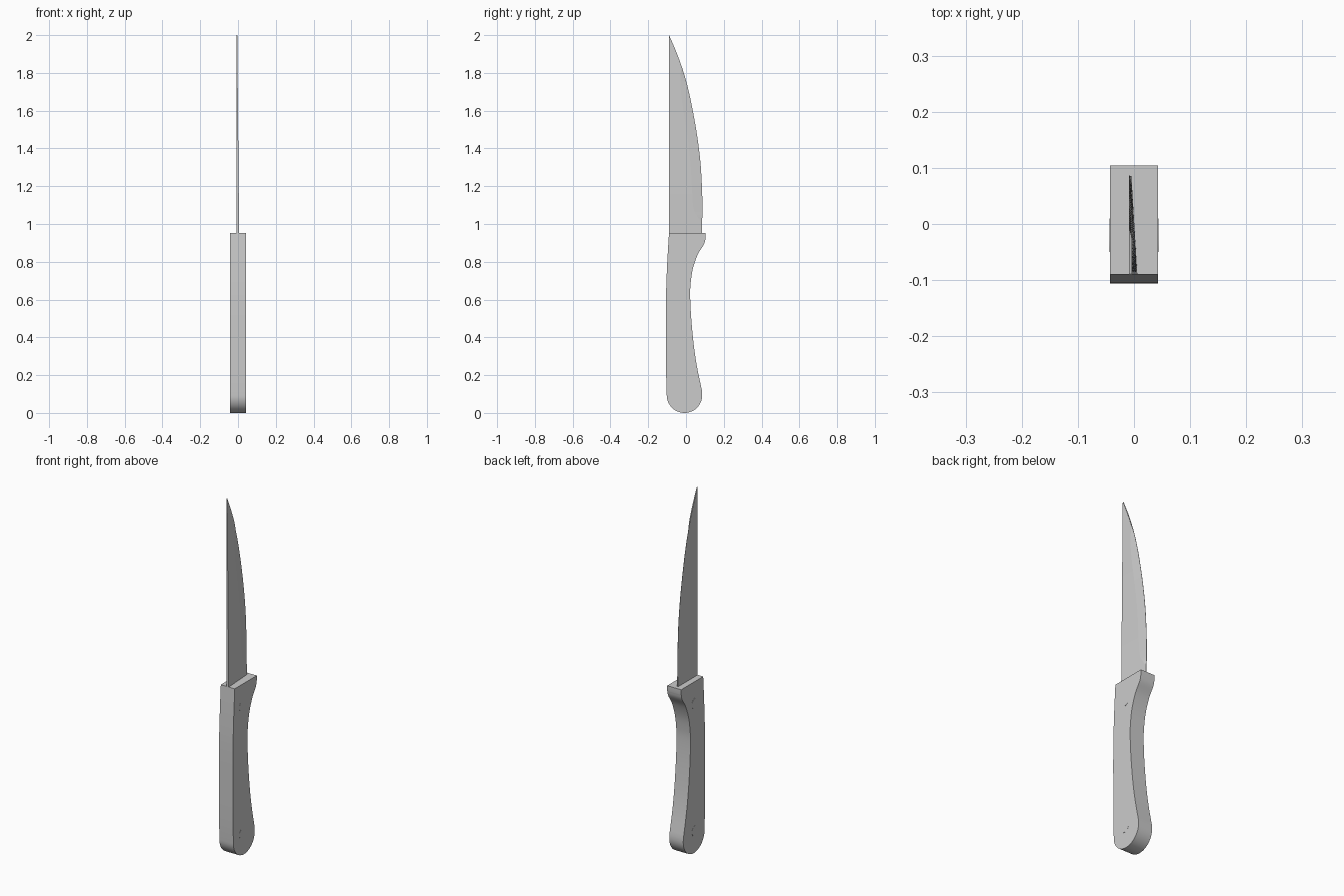
import bpy, bmesh, math
from mathutils import Vector

if "Cube" in bpy.data.objects:
    bpy.data.objects.remove(bpy.data.objects["Cube"])

grey = bpy.data.materials.new("plain grey")
grey.diffuse_color = (0.6, 0.6, 0.6, 1)
grey.use_nodes = True
grey.node_tree.nodes["Principled BSDF"].inputs["Base Color"].default_value = grey.diffuse_color


def spline(points, steps=6):
    """Smooth curve through the points (Catmull-Rom)."""
    p = [Vector(q) for q in points]
    p = [2 * p[0] - p[1]] + p + [2 * p[-1] - p[-2]]
    out = []
    for i in range(1, len(p) - 2):
        a, b, c, d = p[i - 1:i + 3]
        for s in range(steps):
            t = s / steps
            out.append(0.5 * (2 * b + (c - a) * t + (2 * a - 5 * b + 4 * c - d) * t * t
                              + (3 * b - a - 3 * c + d) * t ** 3))
    return out + [p[-2]]


def finish(name, bm, smooth=True):
    bmesh.ops.remove_doubles(bm, verts=bm.verts, dist=0.00005)
    bmesh.ops.recalc_face_normals(bm, faces=bm.faces)
    mesh = bpy.data.meshes.new(name)
    bm.to_mesh(mesh)
    bm.free()
    mesh.materials.append(grey)
    obj = bpy.data.objects.new(name, mesh)
    bpy.context.collection.objects.link(obj)
    if smooth:
        bpy.ops.object.select_all(action='DESELECT')
        obj.select_set(True)
        bpy.context.view_layer.objects.active = obj
        bpy.ops.object.shade_smooth_by_angle(angle=math.radians(30))
    return obj


def slab(name, outline, half):
    """Side outline (y, z) extruded across x."""
    bm = bmesh.new()
    face = bm.faces.new([bm.verts.new((-half, y, z)) for y, z in outline])
    ext = bmesh.ops.extrude_face_region(bm, geom=[face])
    moved = [v for v in ext["geom"] if isinstance(v, bmesh.types.BMVert)]
    bmesh.ops.translate(bm, verts=moved, vec=(2 * half, 0, 0))
    return finish(name, bm)


# Handle: finger curve at the back, round butt, gently bowed front
grip = spline([(0.104, 0.925), (0.095, 0.893), (0.063, 0.84), (0.038, 0.77), (0.026, 0.70),
               (0.022, 0.63), (0.027, 0.51), (0.041, 0.36), (0.059, 0.24), (0.085, 0.115)])
butt = [(-0.008 + 0.094 * math.cos(a), 0.094 + 0.094 * math.sin(a))
        for a in (-math.pi * i / 24 for i in range(25))]
bow = spline([(-0.105, 0.2), (-0.106, 0.58), (-0.100, 0.78), (-0.09, 0.952)], 4)
slab("handle", [(0.104, 0.952)] + [tuple(v) for v in grip] + butt + [tuple(v) for v in bow], 0.043)

# Rivets: nearly flush discs on both handle sides
for label, z in (("lower", 0.12), ("upper", 0.83)):
    disc = [(-0.02 + 0.03 * math.cos(a), z + 0.03 * math.sin(a))
            for a in (math.tau * i / 24 for i in range(24))]
    slab(label + "_rivet", disc, 0.0435)

# Blade rows: height, cutting edge y, grind line y
rows = spline([(0.93, 0.083, 0.083), (0.99, 0.085, 0.085), (1.03, 0.086, 0.066), (1.08, 0.087, 0.040),
               (1.18, 0.085, 0.032), (1.32, 0.077, 0.024), (1.46, 0.060, 0.008), (1.60, 0.036, -0.014),
               (1.70, 0.015, -0.027), (1.77, -0.003, -0.030), (1.84, -0.025, -0.027),
               (1.92, -0.055, -0.055), (2.0, -0.0895, -0.0895)], 5)
SPINE, FLAT = -0.09, -0.009
bm = bmesh.new()
rings = []
for z, edge, grind in rows:
    grind = min(grind, edge)
    back = 0.006 - 0.010 * (z - 0.95) / 1.05      # spine thins toward the tip

    def taper(y):
        return back + (-0.005 - back) * (y - SPINE) / 0.18
    depth = min(1, (edge - grind) / 0.02)          # grind fades out at both ends
    edge_x = taper(edge) + (FLAT + 0.001 - taper(edge)) * depth
    rings.append([bm.verts.new(c) for c in (
        (FLAT, SPINE, z), (back, SPINE, z), (taper(grind), grind, z),
        (edge_x, edge, z), (FLAT, edge, z))])
for a, b in zip(rings, rings[1:]):
    for i in range(5):
        j = (i + 1) % 5
        bm.faces.new((a[i], a[j], b[j], b[i]))
bm.faces.new(rings[0])
bm.faces.new(rings[-1])
finish("blade", bm, smooth=False)
